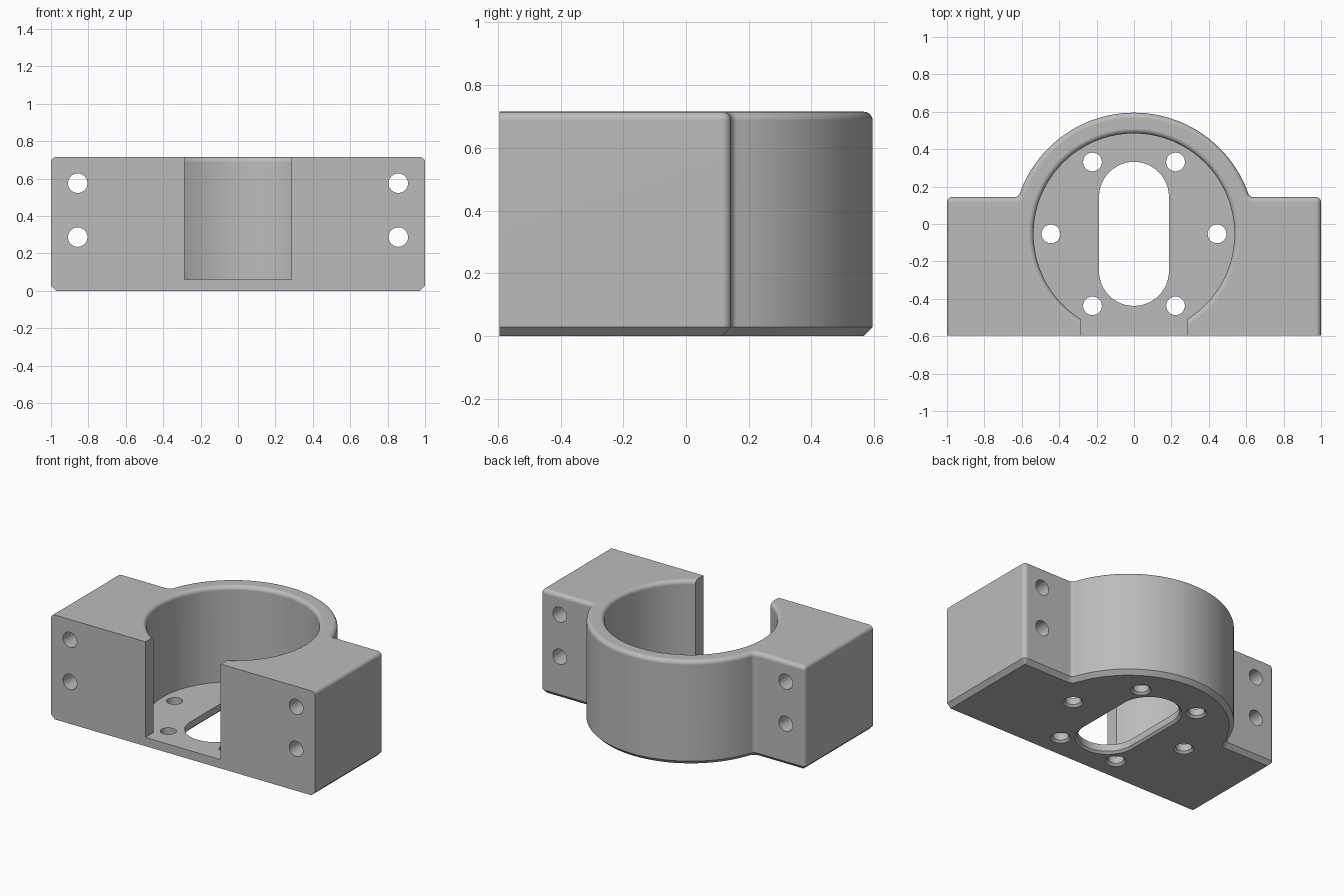
import bpy
import bmesh
from math import sin, cos, pi, sqrt, atan2

cube = bpy.data.objects.get("Cube")
if cube:
    bpy.data.objects.remove(cube, do_unlink=True)

HEIGHT, FLOOR, FRONT, EAR_Y = 0.715, 0.06, -0.595, 0.144
CY, OUTER, BORE = -0.053, 0.648, 0.537   # ring centre and radii
EDGE = 0.028                             # fillet and chamfer size
STEPS = 6


def loft(name, rings):
    """Closed solid through a stack of rings with equal point counts."""
    bm = bmesh.new()
    loops = [[bm.verts.new(p) for p in ring] for ring in rings]
    n = len(loops[0])
    for a, b in zip(loops, loops[1:]):
        for i in range(n):
            j = (i + 1) % n
            bm.faces.new((a[i], a[j], b[j], b[i]))
    bm.faces.new(loops[0])
    bm.faces.new(loops[-1])
    bmesh.ops.recalc_face_normals(bm, faces=bm.faces)
    mesh = bpy.data.meshes.new(name)
    bm.to_mesh(mesh)
    bm.free()
    obj = bpy.data.objects.new(name, mesh)
    bpy.context.collection.objects.link(obj)
    return obj


def arc(cx, cy, r, start, end, steps):
    angles = [start + (end - start) * i / steps for i in range(steps + 1)]
    return [(cx + r * cos(t), cy + r * sin(t)) for t in angles]


def at_z(points, z):
    return [(x, y, z) for x, y in points]


def outline(d):
    """Plan of the body, inset by d everywhere but on the front face."""
    w, y, r = 1 - d, EAR_Y - d, OUTER - d
    k = max(EDGE - d, 0.002)             # convex ear corner
    q = EDGE + d                         # concave corner beside the ring
    fx = sqrt((r + q) ** 2 - (y + q - CY) ** 2)
    a = atan2(CY - y - q, -fx)
    half = [(w, FRONT)]
    half += arc(w - k, y - k, k, 0, pi / 2, STEPS)
    half += arc(fx, y + q, q, -pi / 2, a, STEPS)
    half += arc(0, CY, r, a + pi, pi / 2, 40)[1:]
    return half + [(-x, py) for x, py in reversed(half[:-1])]


def circle(x, y, r, n):
    return arc(x, y, r, 0, 2 * pi, n)[:-1]


def slot(r):
    reach = 0.198
    return (arc(0, CY + reach, r, 0, pi, 24)
            + arc(0, CY - reach, r, pi, 2 * pi, 24))


fillet = [(EDGE * (1 - cos(t)), HEIGHT - EDGE + EDGE * sin(t))
          for t in [pi / 2 * i / STEPS for i in range(STEPS + 1)]]

# Body: chamfered underneath, rounded on top
body = loft("motor_bracket", [at_z(outline(d), z)
            for d, z in [(EDGE, 0), (0, EDGE)] + fillet])

# Round pocket with a rounded rim
levels = [(0, FLOOR)] + fillet + [(EDGE, 1)]
cutters = [loft("pocket_cutter",
                [at_z(circle(0, CY, BORE + d, 128), z) for d, z in levels])]

# Front opening
gap = [(-0.285, -1), (0.285, -1), (0.285, -0.45), (-0.285, -0.45)]
cutters.append(loft("opening_cutter", [at_z(gap, FLOOR), at_z(gap, 1)]))

# Floor slot and six screw holes, eased underneath
c = 0.014
ease = [(c, -0.1), (c, 0), (0, c), (0, 0.2)]
cutters.append(loft("slot_cutter", [at_z(slot(0.187 + d), z) for d, z in ease]))
for i in range(6):
    x, y = 0.444 * cos(i * pi / 3), CY + 0.444 * sin(i * pi / 3)
    cutters.append(loft("floor_hole_cutter",
                        [at_z(circle(x, y, 0.05 + d, 32), z) for d, z in ease]))

# Mounting holes through both ears
for side in (-1, 1):
    for z in (0.287, 0.575):
        ring = circle(side * 0.857, z, 0.052, 32)
        cutters.append(loft("ear_hole_cutter",
                            [[(px, y, pz) for px, pz in ring] for y in (-1, 1)]))

for cutter in cutters:
    cutter.hide_render = True
    mod = body.modifiers.new(cutter.name, "BOOLEAN")
    mod.operation = "DIFFERENCE"
    mod.solver = "EXACT"
    mod.object = cutter

# Bake the cuts and drop the cutters
graph = bpy.context.evaluated_depsgraph_get()
graph.update()
body.data = bpy.data.meshes.new_from_object(body.evaluated_get(graph))
body.modifiers.clear()
for cutter in cutters:
    bpy.data.objects.remove(cutter, do_unlink=True)

# Single grey finish
grey = bpy.data.materials.new("plain_grey")
grey.use_nodes = True
colour = (0.5, 0.5, 0.5, 1)
grey.diffuse_color = colour
grey.node_tree.nodes["Principled BSDF"].inputs["Base Color"].default_value = colour
body.data.materials.clear()
body.data.materials.append(grey)

# Smooth curves, crisp edges, flat large faces
bpy.ops.object.select_all(action="DESELECT")
body.select_set(True)
bpy.context.view_layer.objects.active = body
bpy.ops.object.shade_smooth_by_angle(angle=pi / 6)
weighted = body.modifiers.new("flat_faces", "WEIGHTED_NORMAL")
weighted.keep_sharp = True
